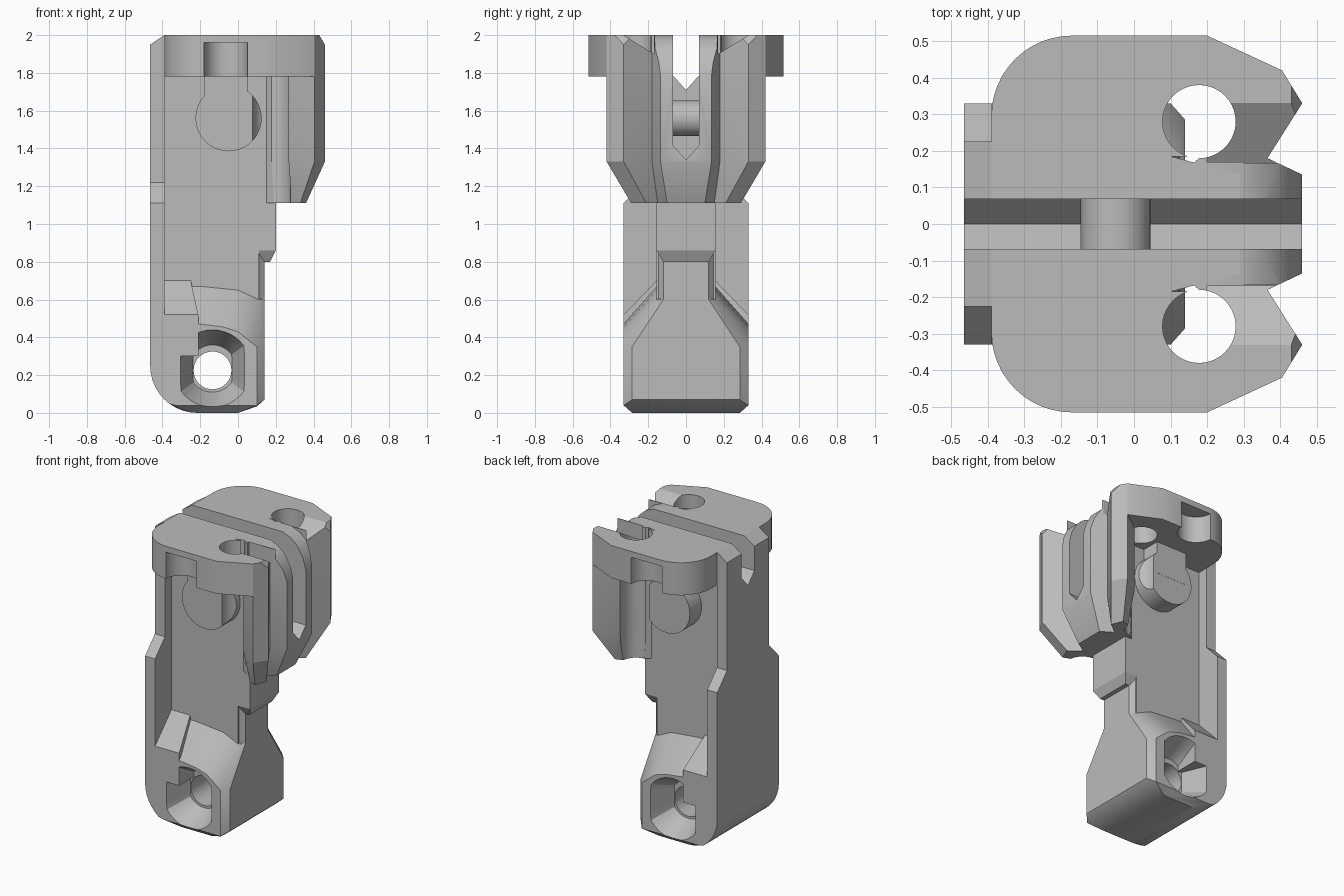
import bpy, bmesh, math

old = bpy.data.objects.get("Cube")
if old:
    bpy.data.objects.remove(old, do_unlink=True)

grey = bpy.data.materials.new("plain grey")
grey.use_nodes = True
grey.diffuse_color = (0.5, 0.5, 0.5, 1)
grey.node_tree.nodes["Principled BSDF"].inputs["Base Color"].default_value = (0.5, 0.5, 0.5, 1)


def finish(name, bm):
    bmesh.ops.recalc_face_normals(bm, faces=bm.faces)
    mesh = bpy.data.meshes.new(name)
    bm.to_mesh(mesh)
    bm.free()
    mesh.materials.append(grey)
    ob = bpy.data.objects.new(name, mesh)
    bpy.context.collection.objects.link(ob)
    return ob


def loft(name, rings):
    """Skin a stack of equal rings and cap both ends."""
    bm = bmesh.new()
    loops = [[bm.verts.new(p) for p in ring] for ring in rings]
    n = len(loops[0])
    for a, b in zip(loops, loops[1:]):
        for i in range(n):
            j = (i + 1) % n
            bm.faces.new((a[i], a[j], b[j], b[i]))
    bm.faces.new(loops[0])
    bm.faces.new(loops[-1])
    return finish(name, bm)


def place(p, axis, d):
    u, v = p
    return {"x": (d, u, v), "y": (u, d, v), "z": (u, v, d)}[axis]


def prism(name, pts, axis, lo, hi):
    return loft(name, [[place(p, axis, d) for p in pts] for d in (lo, hi)])


def hull(name, pts):
    bm = bmesh.new()
    for p in pts:
        bm.verts.new(p)
    res = bmesh.ops.convex_hull(bm, input=bm.verts)
    junk = {g for g in res["geom_interior"] + res["geom_unused"] if isinstance(g, bmesh.types.BMVert)}
    bmesh.ops.delete(bm, geom=list(junk), context="VERTS")
    return finish(name, bm)


def arc(cx, cy, r, a0=0, a1=360, n=40):
    full = a1 - a0 == 360
    steps = n if full else n + 1
    return [(cx + r * math.cos(math.radians(a0 + (a1 - a0) * i / n)),
             cy + r * math.sin(math.radians(a0 + (a1 - a0) * i / n))) for i in range(steps)]


def mirrored(half):
    """Close a half outline given on the +v side of the (u, v) plane, across v = 0."""
    return half + [(u, -v) for u, v in reversed(half)]


def cut(parts, cutters):
    for part in parts:
        bpy.context.view_layer.objects.active = part
        for c in cutters:
            mod = part.modifiers.new("cut", "BOOLEAN")
            mod.operation = "DIFFERENCE"
            mod.solver = "EXACT"
            mod.object = c
            bpy.ops.object.modifier_apply(modifier=mod.name)


# Foot block: rounded heel, chamfered edges, sloping shoulders into the web
low = arc(-0.215, 0.25, 0.25, 180, 270, 10) + [(0, 0), (0.1, 0.035), (0.14, 0.07), (0.14, 0.35)]
foot_pts = []
for s in (-1, 1):
    foot_pts += [(x, s * 0.285, z) for x, z in low]
    foot_pts += [(min(x, 0.1), s * 0.33, max(z, 0.04)) for x, z in low]
    foot_pts += [(x, s * 0.33, z) for x, z in ((-0.465, 0.47), (-0.2, 0.47), (-0.08, 0.455), (0, 0.43))]
    foot_pts += [(x, s * 0.155, z) for x, z in ((-0.465, 0.67), (-0.2, 0.67), (0, 0.65), (0.11, 0.6))]
    foot_pts.append((0.14, s * 0.12, 0.6))
foot = hull("foot_block", foot_pts)

shoulders = []
for s, side in ((-1, "front"), (1, "back")):
    pts = [(x, s * y, z) for x in (-0.42, -0.21)
           for y, z in ((0.33, 0.3), (0.33, 0.52), (0.155, 0.7), (0.1, 0.7), (0.1, 0.3))]
    pts += [(-0.25, s * 0.155, 0.7)]
    pts = [p for p in pts if not (p[0] == -0.21 and p[2] == 0.7)]
    shoulders.append(hull(side + "_shoulder", pts))

# Web with its nose strip and stepped pad
web = prism("web", [(-0.43, 0.5), (0.11, 0.5), (0.11, 0.86), (0.2, 0.86), (0.2, 1.95), (-0.43, 1.95)],
            "y", -0.155, 0.155)
hull("web_nose", [(x, s * y, z) for s in (-1, 1) for z in (0.5, 0.9) for x, y in ((0.1, 0.155), (0.14, 0.12))])
hull("web_pad", [(x, s * y, z) for s in (-1, 1)
                 for x, y, z in ((0.2, 0.155, 0.86), (0.17, 0.12, 0.8), (0.1, 0.155, 0.86),
                                 (0.1, 0.12, 0.8), (0.2, 0.155, 1.2), (0.1, 0.155, 1.2))])

# Rear wall, narrowing above its shoulder
wall_half = [(0.33, 0.25), (0.33, 1.11), (0.225, 1.22), (0.225, 2)]
wall = prism("rear_wall", wall_half + [(-y, z) for y, z in reversed(wall_half)], "x", -0.465, -0.39)

# Top plate outline with rounded rear corners
plate_half = ([(-0.39, 0.295)] + arc(-0.17, 0.295, 0.22, 180, 90, 12)[1:]
              + [(0.2, 0.515), (0.405, 0.42), (0.46, 0.33), (0.365, 0.18), (0.1, 0.185), (0.29, 0.135)])
plate = prism("top_plate", mirrored(plate_half), "z", 1.78, 2)

# Grooved jaw, tapering at its lower end
jaw_top = [(0.15, 0.155), (0.2, 0.2), (0.27, 0.325), (0.405, 0.42), (0.46, 0.33), (0.365, 0.18), (0.46, 0.135)]
jaw_end = [(0.15, 0.155), (0.2, 0.19), (0.27, 0.27), (0.33, 0.29), (0.36, 0.21), (0.28, 0.15), (0.36, 0.1)]
jaw = loft("jaw", [[(x, y, z) for x, y in mirrored(half)]
                   for half, z in ((jaw_end, 1.11), (jaw_top, 1.33), (jaw_top, 2))])

# Side bosses with upright tabs, and the cross pin in the slot
bosses = []
for s, side in ((-1, "front"), (1, "back")):
    bosses.append(prism(side + "_boss", arc(-0.05, 1.56, 0.175), "y", s * 0.1, s * 0.28))
    tab = [(-0.18, 1.56), (0.05, 1.56), (0.05, 1.8), (-0.18, 1.8)]
    bosses.append(prism(side + "_tab", tab, "y", s * 0.1, s * 0.281))
prism("cross_pin", arc(-0.05, 1.56, 0.095), "y", -0.1, 0.1)


def slot_section(tip):
    return [(0, tip), (0.068, tip + 0.075), (0.068, 2.2), (-0.068, 2.2), (-0.068, tip + 0.075)]


# Cutters
slots = [prism("slot_cutter", slot_section(1.71), "x", -0.6, 0.6),
         prism("deep_slot_cutter", slot_section(1.34), "x", -0.145, 0.6)]
holes, scoops, grooves, sinks = [], [], [], []
for s in (-1, 1):
    holes.append(prism("hole_cutter", arc(0.178, s * 0.28, 0.1), "z", 1, 2.2))
    scoops.append(prism("scoop_cutter", [(s * 0.34, 2.006), (s * 0.17, 1.9), (s * 0.17, 2.1), (s * 0.34, 2.1)],
                        "x", 0.2, 0.6))
    grooves.append(prism("groove_cutter", arc(-0.065, s * 0.516, 0.115), "z", 1.7, 1.96))
    # Countersink with flattened sides
    rings = []
    for r, y in ((0.215, 0.34), (0.205, 0.33), (0.125, 0.17)):
        rings.append([(-0.135 + max(-0.82 * r, min(0.82 * r, u)), s * y, 0.235 + v) for u, v in arc(0, 0, r)])
    sinks.append(loft("countersink_cutter", rings))
bore = prism("bore_cutter", arc(-0.135, 0.225, 0.1), "y", -0.5, 0.5)
rail_round = prism("rail_cutter", [(0.29, 2), (0.35, 1.975), (0.4, 1.93), (0.44, 1.86), (0.47, 1.75),
                                   (0.6, 1.75), (0.6, 2.1), (0.29, 2.1)], "y", -0.165, 0.165)
tip = prism("tip_cutter", [(0.43, 2), (0.47, 1.933), (0.6, 1.933), (0.6, 2.1), (0.43, 2.1)], "y", -0.6, 0.6)
heel = prism("wall_cutter", [(-0.39, 2), (-0.48, 1.94), (-0.6, 1.94), (-0.6, 2.1), (-0.39, 2.1)], "y", -0.6, 0.6)

cut([foot], [bore] + sinks)
cut([web], slots)
cut([wall], slots[:1] + [heel])
cut([plate], slots + holes + scoops + grooves + [tip])
cut([jaw], slots + holes + scoops + [rail_round, tip])
cut(bosses, holes)

for c in slots + holes + scoops + grooves + sinks + [bore, rail_round, tip, heel]:
    bpy.data.objects.remove(c, do_unlink=True)

# Smooth the round surfaces, keeping edges sharp
bpy.ops.object.select_all(action="DESELECT")
for ob in bpy.context.collection.objects:
    if ob.type == "MESH" and ob.data.materials and ob.data.materials[0] == grey:
        ob.select_set(True)
        bpy.context.view_layer.objects.active = ob
bpy.ops.object.shade_smooth_by_angle(angle=math.radians(25))
